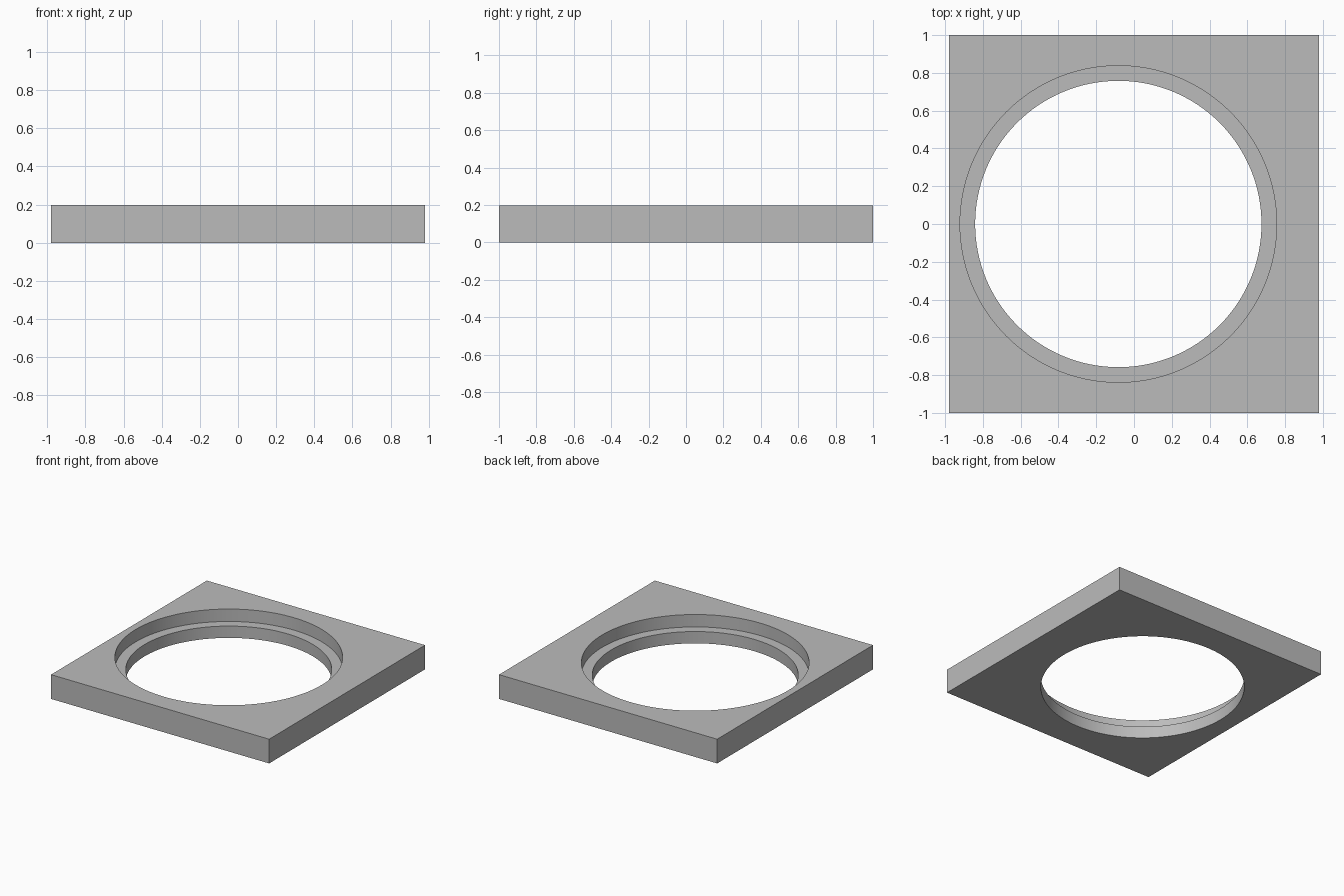
import bpy
import math

if "Cube" in bpy.data.objects:
    bpy.data.objects.remove(bpy.data.objects["Cube"])

WIDTH, DEPTH, HEIGHT = 1.96, 2.0, 0.197
HOLE_X = -0.083       # opening sits off centre
LEDGE_Z = 0.096

grey = bpy.data.materials.new("plain_grey")
grey.diffuse_color = (0.5, 0.5, 0.5, 1)
grey.use_nodes = True
grey.node_tree.nodes["Principled BSDF"].inputs["Base Color"].default_value = grey.diffuse_color

# Square plate
bpy.ops.mesh.primitive_cube_add(size=1, location=(0, 0, HEIGHT / 2))
plate = bpy.context.object
plate.name = "stepped_plate"
plate.scale = (WIDTH, DEPTH, HEIGHT)
bpy.ops.object.transform_apply(location=True, rotation=False, scale=True)
plate.data.materials.append(grey)


def cut_round(name, radius, z_low, z_high):
    """Cut a vertical round opening into the plate."""
    bpy.ops.mesh.primitive_cylinder_add(
        vertices=128, radius=radius, depth=z_high - z_low,
        location=(HOLE_X, 0, (z_low + z_high) / 2))
    cutter = bpy.context.object
    cutter.name = name
    cutter.hide_render = True
    cutter.data.materials.append(grey)
    mod = plate.modifiers.new(name, 'BOOLEAN')
    mod.operation = 'DIFFERENCE'
    mod.solver = 'EXACT'
    mod.object = cutter
    bpy.ops.object.select_all(action='DESELECT')
    plate.select_set(True)
    bpy.context.view_layer.objects.active = plate
    bpy.ops.object.modifier_apply(modifier=mod.name)
    bpy.data.objects.remove(cutter)


# Through hole, then the wider recess that leaves a ledge
cut_round("through_hole", 0.758, -0.1, HEIGHT + 0.1)
cut_round("recess", 0.838, LEDGE_Z, HEIGHT + 0.1)

# Smooth round walls, crisp rims
bpy.ops.object.shade_smooth_by_angle(angle=math.radians(30))
